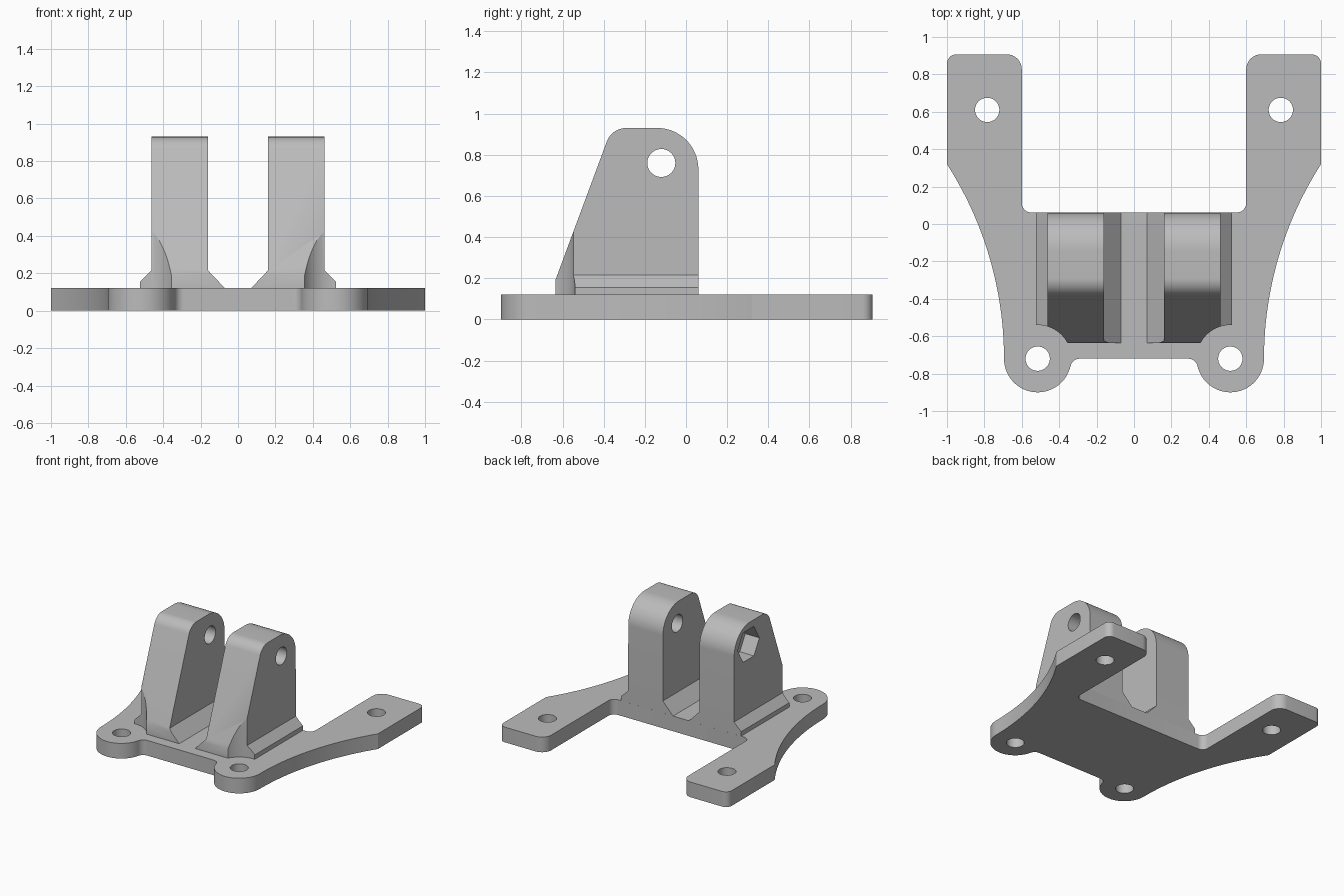
import bpy, bmesh
from math import sin, cos, radians

cube = bpy.data.objects.get("Cube")
if cube:
    bpy.data.objects.remove(cube, do_unlink=True)

grey = bpy.data.materials.new("plain grey")
grey.use_nodes = True
grey.diffuse_color = (0.5, 0.5, 0.5, 1)
grey.node_tree.nodes["Principled BSDF"].inputs["Base Color"].default_value = (0.5, 0.5, 0.5, 1)


def arc(u, v, r, start, end, steps=12):
    angles = [radians(start + (end - start) * i / steps) for i in range(steps + 1)]
    return [(u + r * cos(a), v + r * sin(a)) for a in angles]


def circle(u, v, r, sides=48):
    return arc(u, v, r, 0, 360, sides)[:-1]


def prism(name, outline, axis, low, high):
    """Extrude a flat outline along one axis."""
    place = {"x": lambda u, v, w: (w, u, v),
             "y": lambda u, v, w: (u, w, v),
             "z": lambda u, v, w: (u, v, w)}[axis]
    bm = bmesh.new()
    face = bm.faces.new([bm.verts.new(place(u, v, low)) for u, v in outline])
    top = bmesh.ops.extrude_face_region(bm, geom=[face])["geom"]
    verts = [g for g in top if isinstance(g, bmesh.types.BMVert)]
    bmesh.ops.translate(bm, verts=verts, vec=place(0, 0, high - low))
    bmesh.ops.recalc_face_normals(bm, faces=bm.faces)
    mesh = bpy.data.meshes.new(name)
    bm.to_mesh(mesh)
    bm.free()
    mesh.materials.append(grey)
    obj = bpy.data.objects.new(name, mesh)
    bpy.context.collection.objects.link(obj)
    return obj


def combine(obj, tool, operation="DIFFERENCE"):
    """Apply a boolean and drop the tool."""
    bpy.context.view_layer.objects.active = obj
    mod = obj.modifiers.new("cut", "BOOLEAN")
    mod.operation, mod.solver, mod.object = operation, "EXACT", tool
    bpy.ops.object.modifier_apply(modifier=mod.name)
    bpy.data.objects.remove(tool, do_unlink=True)


def smooth(obj):
    bpy.ops.object.select_all(action="DESELECT")
    obj.select_set(True)
    bpy.context.view_layer.objects.active = obj
    bpy.ops.object.shade_smooth_by_angle(angle=radians(25))


PLATE, BACK = 0.12, 0.062
EAR = (0.515, -0.72)

# Base plate: half outline from front centre, round the ear, up the arm, to back centre
half = (arc(0.29, -0.77, 0.05, 90, 12.5, 8)
        + arc(*EAR, 0.18, 192.5, 360, 28)
        + arc(2.62, -0.72, 1.925, 180, 147.3, 28)[1:]
        + arc(0.95, 0.857, 0.05, 0, 90, 8)
        + arc(0.68, 0.827, 0.08, 90, 180, 10)
        + arc(0.55, BACK + 0.05, 0.05, 0, -90, 8))
base = prism("base_plate", half + [(-x, y) for x, y in reversed(half)], "z", 0, PLATE)

# Screw holes in ears and arms
for side in (-1, 1):
    for x, y in (EAR, (0.785, 0.61)):
        combine(base, prism("screw_hole", circle(side * x, y, 0.065), "z", -0.1, 0.3))
smooth(base)

# Lugs: flared cross-section trimmed by the rounded, sloping side profile
section = [(0.07, PLATE), (0.525, PLATE), (0.525, 0.155), (0.463, 0.215),
           (0.463, 1), (0.16, 1), (0.16, 0.215)]
profile = ([(-0.635, 0), (-0.635, 0.19)]
           + arc(-0.291, 0.83, 0.1, 160, 90)
           + arc(-0.14, 0.73, 0.2, 90, 0, 20)
           + [(BACK, 0)])
for side, name in ((-1, "right_lug"), (1, "left_lug")):
    lug = prism(name, [(side * x, z) for x, z in section], "y", -0.8, 0.2)
    combine(lug, prism("side_profile", profile, "x", -1, 1), "INTERSECT")
    # Room for the screw head, then the cross pin hole
    combine(lug, prism("head_clearance", circle(side * EAR[0], EAR[1], 0.18, 64), "z", 0, 1))
    combine(lug, prism("pin_hole", circle(-0.12, 0.76, 0.068), "x", -1, 1))
    if side < 0:
        # Nut pocket on the outer face
        combine(lug, prism("nut_pocket", circle(-0.12, 0.76, 0.135, 6), "x", -0.6, -0.34))
    smooth(lug)
